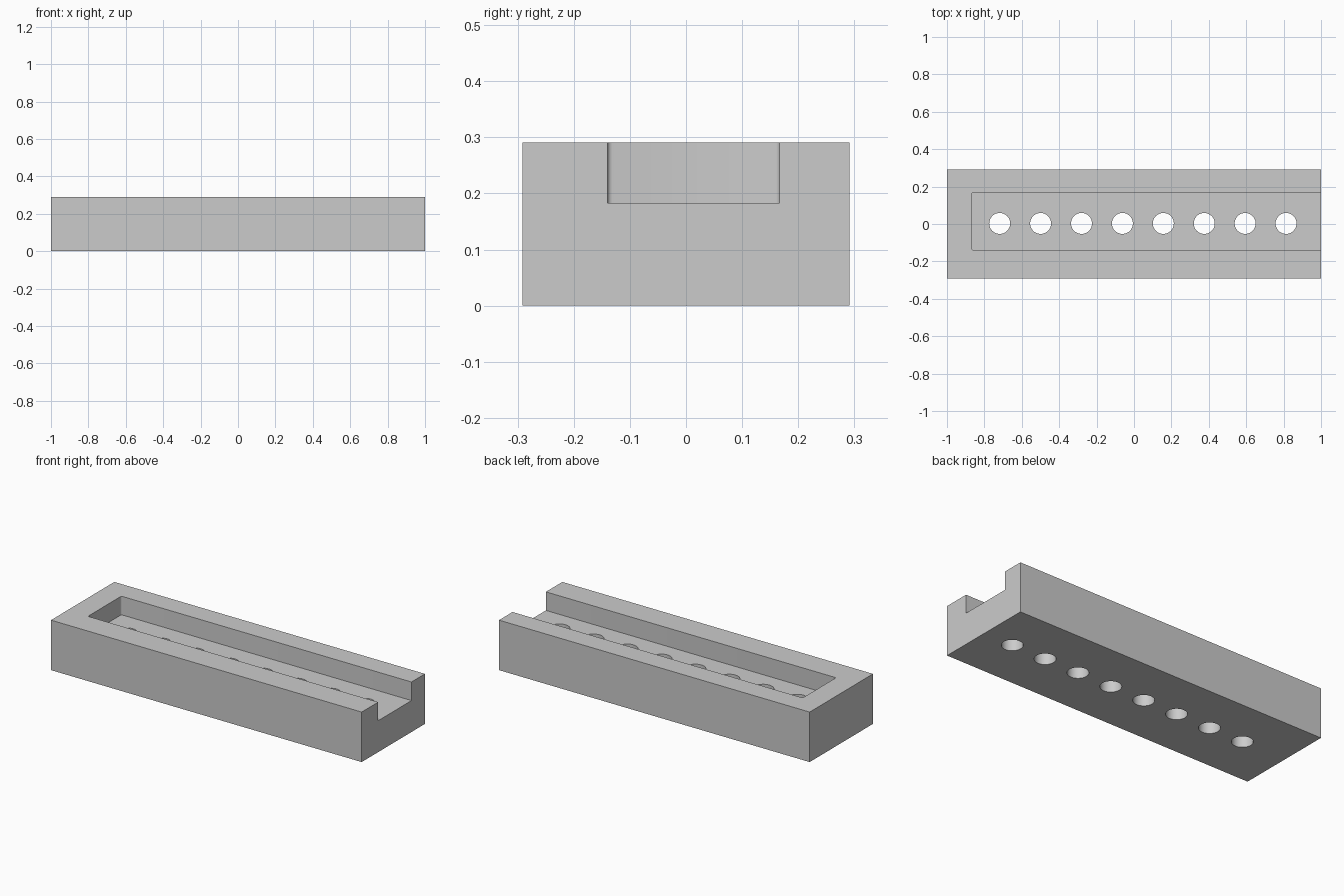
import bpy, bmesh
from mathutils import Matrix, Vector

if "Cube" in bpy.data.objects:
    bpy.data.objects.remove(bpy.data.objects["Cube"], do_unlink=True)

grey = bpy.data.materials.new("plain grey")
grey.use_nodes = True
colour = (0.6, 0.6, 0.6, 1)
grey.diffuse_color = colour
grey.node_tree.nodes["Principled BSDF"].inputs["Base Color"].default_value = colour


def add_object(name, bm):
    mesh = bpy.data.meshes.new(name)
    bm.to_mesh(mesh)
    bm.free()
    mesh.materials.append(grey)
    obj = bpy.data.objects.new(name, mesh)
    bpy.context.collection.objects.link(obj)
    return obj


def box(low, high):
    low, high = Vector(low), Vector(high)
    bm = bmesh.new()
    place = Matrix.Translation((low + high) / 2) @ Matrix.Diagonal((*(high - low), 1))
    bmesh.ops.create_cube(bm, size=1, matrix=place)
    return bm


# Solid block
block = add_object("channel_block", box((-1, -0.291, 0), (1, 0.291, 0.291)))

# Channel cutter, open at the +x end, with slightly rounded inner corners
bm = box((-0.868, -0.14, 0.183), (1.2, 0.167, 0.5))
corners = [e for e in bm.edges if all(v.co.x < 0 for v in e.verts)
           and abs(e.verts[0].co.z - e.verts[1].co.z) > 0.1]
bmesh.ops.bevel(bm, geom=corners, offset=0.009, segments=3, profile=0.5, affect='EDGES')
channel = add_object("channel_cutter", bm)

# Row of eight drain holes
bm = bmesh.new()
for i in range(8):
    bmesh.ops.create_cone(bm, cap_ends=True, segments=48, radius1=0.056, radius2=0.056,
                          depth=0.5, matrix=Matrix.Translation((-0.718 + 0.2187 * i, 0.003, 0.1)))
holes = add_object("hole_cutter", bm)

# Cut the block
for cutter in (channel, holes):
    cutter.hide_render = True
    cutter.hide_set(True)
    cut = block.modifiers.new(cutter.name, 'BOOLEAN')
    cut.operation = 'DIFFERENCE'
    cut.solver = 'EXACT'
    cut.object = cutter

bpy.context.view_layer.objects.active = block
block.select_set(True)
for name in [m.name for m in block.modifiers]:
    bpy.ops.object.modifier_apply(modifier=name)
for cutter in (channel, holes):
    bpy.data.objects.remove(cutter, do_unlink=True)

# Smooth hole walls, sharp box edges
bpy.ops.object.shade_smooth_by_angle(angle=0.6)
